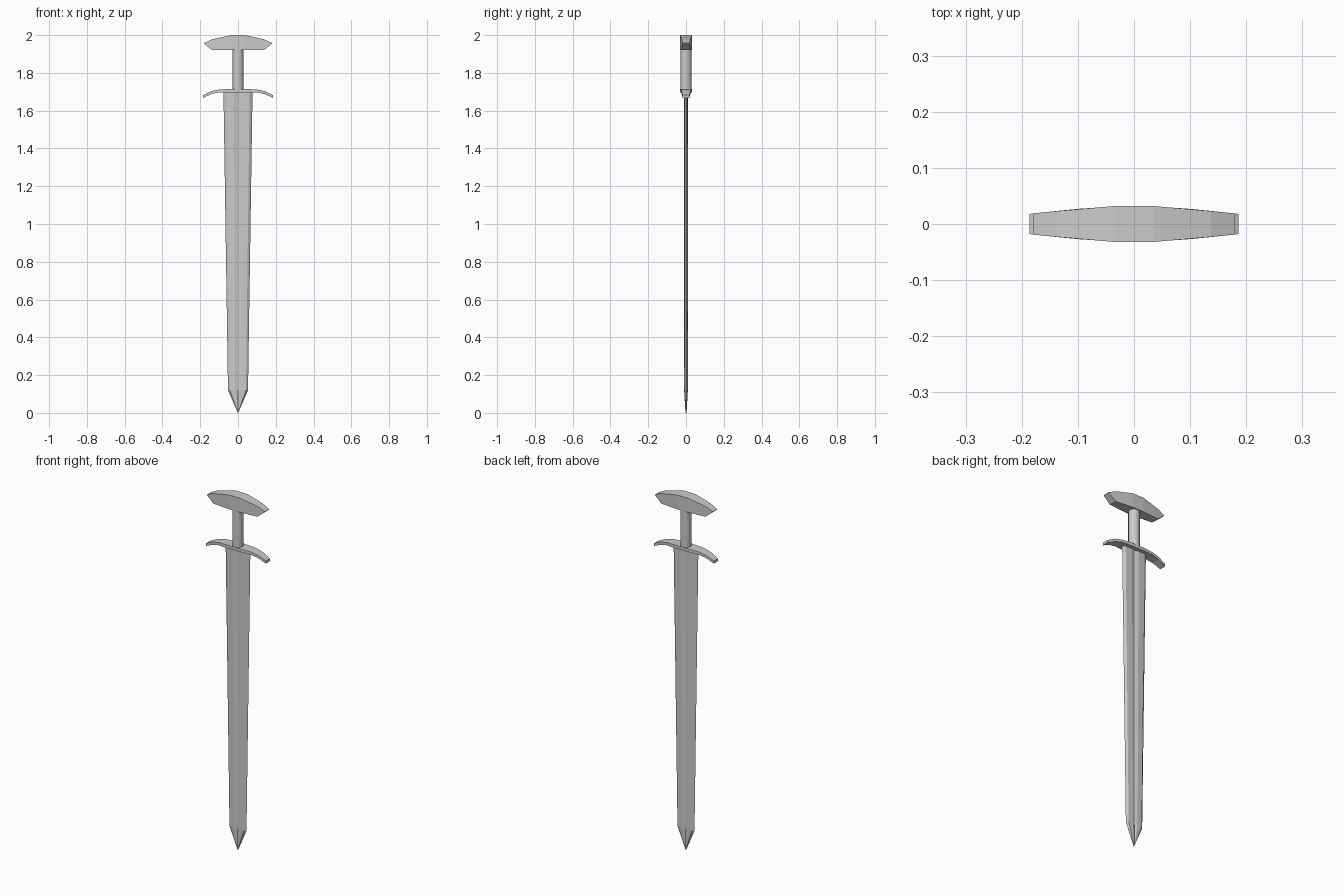
import bpy, bmesh, math

if "Cube" in bpy.data.objects:
    bpy.data.objects.remove(bpy.data.objects["Cube"])


def loft(name, rings):
    """Skin a list of equally long closed rings and cap both ends."""
    bm = bmesh.new()
    loops = [[bm.verts.new(p) for p in ring] for ring in rings]
    for a, b in zip(loops, loops[1:]):
        n = len(a)
        for i in range(n):
            bm.faces.new((a[i], a[(i + 1) % n], b[(i + 1) % n], b[i]))
    bm.faces.new(loops[0])
    bm.faces.new(loops[-1])
    bmesh.ops.recalc_face_normals(bm, faces=bm.faces)
    mesh = bpy.data.meshes.new(name)
    bm.to_mesh(mesh)
    bm.free()
    obj = bpy.data.objects.new(name, mesh)
    bpy.context.collection.objects.link(obj)
    return obj


def crossbar(name, half):
    """Symmetric bar along x from stations (x, half depth, z low, z high)."""
    stations = [(-x, d, lo, hi) for x, d, lo, hi in reversed(half)] + half
    return loft(name, [[(x, -d, lo), (x, d, lo), (x, d, hi), (x, -d, hi)]
                       for x, d, lo, hi in stations])


# Blade: bevelled edges, shallow central fuller, tapering to a point
quarter = [(1.0, 0.0), (0.80, 0.009), (0.28, 0.010)]
front = quarter + [(0, 0.005)] + [(-x, y) for x, y in reversed(quarter)]
section = front + [(x, -y) for x, y in reversed(front[1:-1])]
blade = loft("blade", [[(x * w, y * t, z) for x, y in section]
                       for z, w, t in [(1.70, 0.077, 1), (0.12, 0.053, 1),
                                       (0.0, 0.001, 0.3)]])

# Guard: flat bar with drooping tips
crossbar("guard", [(0.04, 0.031, 1.697, 1.715), (0.10, 0.027, 1.697, 1.712),
                   (0.14, 0.023, 1.688, 1.704), (0.186, 0.018, 1.667, 1.682)])

# Grip
bpy.ops.mesh.primitive_cylinder_add(vertices=16, radius=0.029, depth=0.23,
                                    location=(0, 0, 1.815))
bpy.context.object.name = "grip"
bpy.ops.object.shade_smooth_by_angle(angle=math.radians(40))

# Pommel: wide cap with pointed ends
crossbar("pommel", [(0.035, 0.032, 1.92, 2.0), (0.137, 0.023, 1.92, 1.978),
                    (0.18, 0.019, 1.955, 1.958)])
